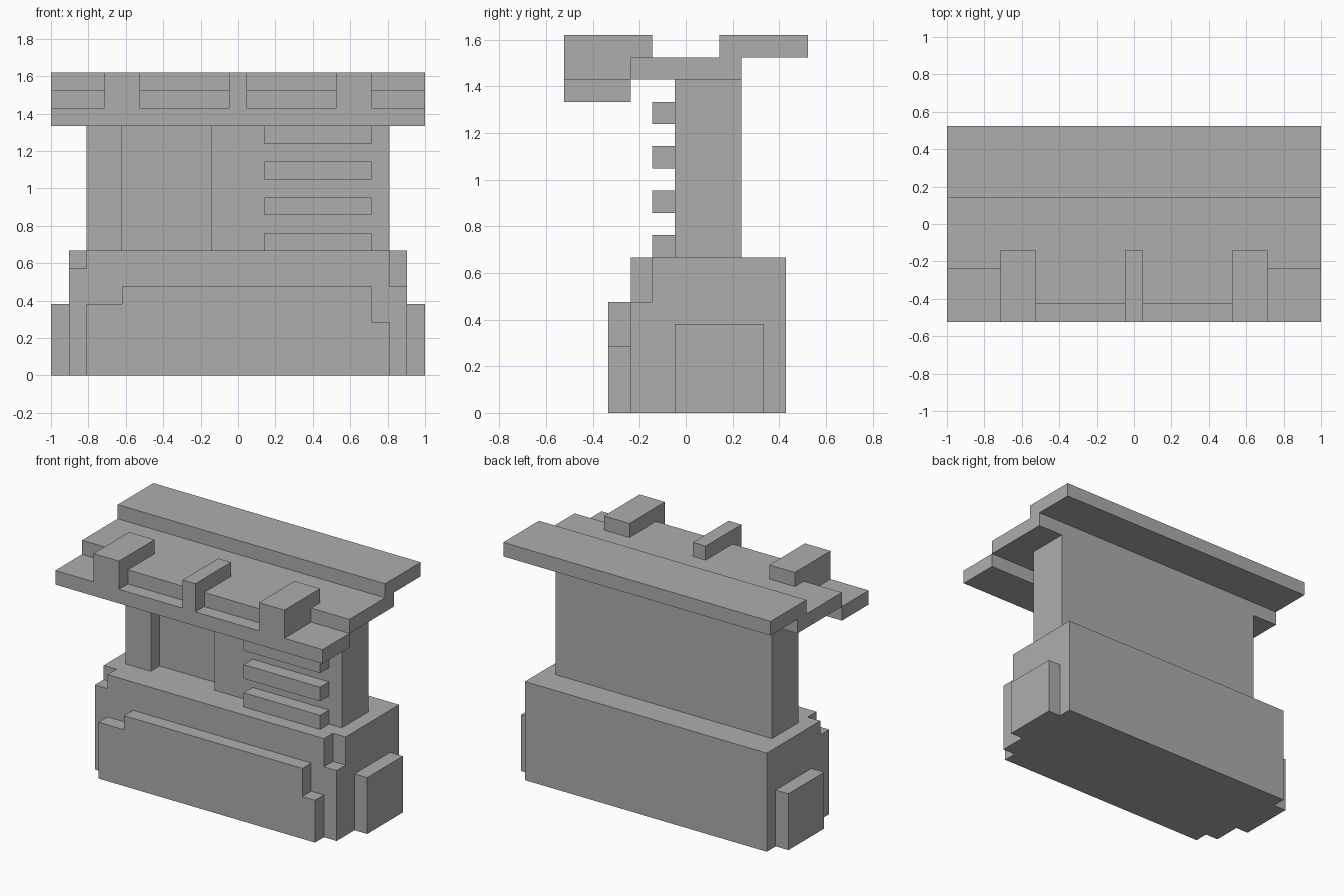
import bpy
import bmesh
from mathutils import Vector

U = 2 / 21                       # size of one block
ORIGIN = Vector((10.5, 5.5, 0))  # block coordinates of the model's centre

cube = bpy.data.objects.get("Cube")
if cube:
    bpy.data.objects.remove(cube, do_unlink=True)

grey = bpy.data.materials.new("plain grey")
grey.use_nodes = True
colour = (0.42, 0.42, 0.42, 1)
grey.diffuse_color = colour
grey.node_tree.nodes["Principled BSDF"].inputs["Base Color"].default_value = colour


def extrude(name, profile, axis, start, end):
    """Extrude a 2D profile, in block units, along axis x, y or z."""
    def place(a, b, depth):
        point = {"x": (depth, a, b), "y": (a, depth, b), "z": (a, b, depth)}[axis]
        return (Vector(point) - ORIGIN) * U

    bm = bmesh.new()
    face = bm.faces.new([bm.verts.new(place(a, b, start)) for a, b in profile])
    moved = bmesh.ops.extrude_face_region(bm, geom=[face], use_keep_orig=True)
    verts = [v for v in moved["geom"] if isinstance(v, bmesh.types.BMVert)]
    offset = place(0, 0, end) - place(0, 0, start)
    bmesh.ops.translate(bm, verts=verts, vec=offset)
    bmesh.ops.recalc_face_normals(bm, faces=bm.faces)
    mesh = bpy.data.meshes.new(name)
    bm.to_mesh(mesh)
    bm.free()
    mesh.materials.append(grey)
    obj = bpy.data.objects.new(name, mesh)
    bpy.context.collection.objects.link(obj)
    return obj


def box(name, x, y, z):
    (x0, x1), (z0, z1) = x, z
    return extrude(name, [(x0, z0), (x1, z0), (x1, z1), (x0, z1)], "y", *y)


# Counter body, with a front layer notched at both upper corners
box("counter_body", (1, 20), (4, 10), (0, 7))
extrude("counter_front",
        [(1, 0), (20, 0), (20, 5), (19, 5), (19, 7), (2, 7), (2, 6), (1, 6)],
        "y", 3, 4)

# Stepped panel on the counter front
extrude("front_panel",
        [(2, 0), (19, 0), (19, 3), (18, 3), (18, 5), (4, 5), (4, 4), (2, 4)],
        "y", 2, 3)

# Side blocks
for side, x in (("right", 0), ("left", 20)):
    box(side + "_side_block", (x, x + 1), (5, 9), (0, 4))

# Back wall with a recessed bay
extrude("back_wall",
        [(2, 5), (4, 5), (4, 6), (9, 6), (9, 5), (19, 5), (19, 8), (2, 8)],
        "z", 7, 15)

# Shelves
for i in range(4):
    z = 7 + 2 * i
    box(f"shelf_{i + 1}", (12, 18), (4, 5), (z, z + 1))

# Roof: middle slab stepping up to the rear slab
extrude("roof_slab",
        [(3, 15), (8, 15), (8, 16), (11, 16), (11, 17), (7, 17), (7, 16), (3, 16)],
        "x", 0, 21)

# Front eave with three raised posts
posts = [(3, 5), (10, 11), (16, 18)]
eave = [(0, 15), (0, 14), (21, 14), (21, 15)]
for a, b in reversed(posts):
    eave += [(b, 15), (b, 17), (a, 17), (a, 15)]
extrude("roof_eave", eave, "y", 0, 3)
for i, post in enumerate(posts):
    box(f"post_cap_{i + 1}", post, (3, 4), (16, 17))

# Raised strips between the posts
for i in range(2):
    box(f"roof_strip_{i + 1}", (posts[i][1], posts[i + 1][0]), (1, 3), (15, 16))
